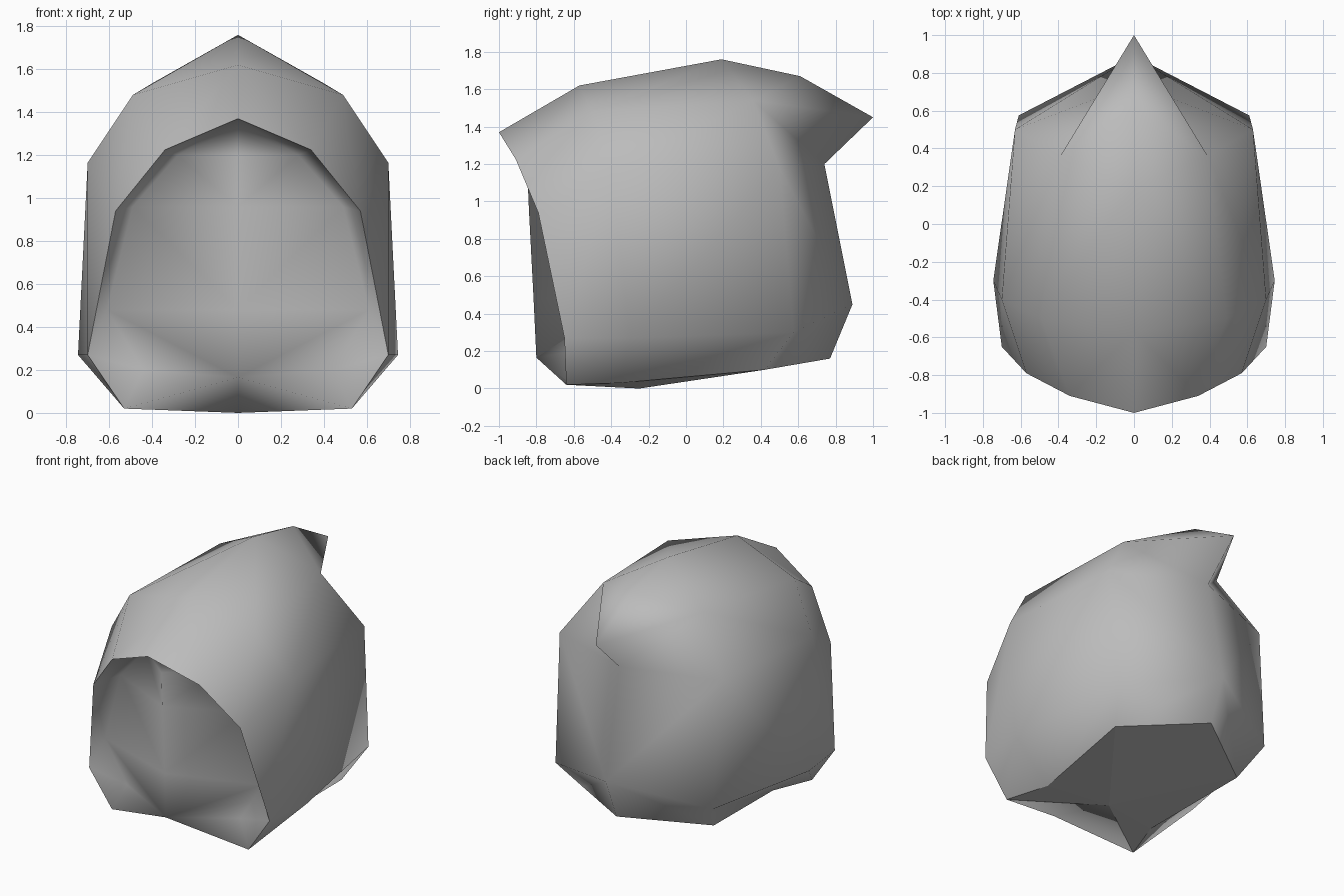
import bpy
import bmesh

cube = bpy.data.objects.get("Cube")
if cube:
    bpy.data.objects.remove(cube, do_unlink=True)


def make_material(name, colour):
    mat = bpy.data.materials.new(name)
    mat.use_nodes = True
    mat.diffuse_color = colour
    mat.node_tree.nodes["Principled BSDF"].inputs["Base Color"].default_value = colour
    return mat


grey = make_material("plain grey", (0.5, 0.5, 0.5, 1))


def build_half(name, strips, flat_below):
    """Bridge pairs of left-side columns with triangles, then mirror across x."""
    bm = bmesh.new()
    found = {}

    def vert(p):
        if p not in found:
            found[p] = bm.verts.new(p)
        return found[p]

    for a, b in strips:
        for i in range(len(a) - 1):
            for corners in ((a[i], a[i + 1], b[i]), (a[i + 1], b[i + 1], b[i])):
                if len(set(corners)) == 3:
                    face = bm.faces.new([vert(p) for p in corners])
                    face.smooth = any(p[2] > flat_below for p in corners)
    mesh = bpy.data.meshes.new(name)
    bm.to_mesh(mesh)
    bm.free()
    mesh.materials.append(grey)
    obj = bpy.data.objects.new(name, mesh)
    bpy.context.collection.objects.link(obj)
    mirror = obj.modifiers.new("mirror", "MIRROR")
    mirror.use_clip = True
    mirror.merge_threshold = 0.001
    return obj


# Hood: cross-sections from crown to underside, front opening to back
throat = (0, -0.25, 0)
base = (0, 0.77, 0.16)
rim = [(0, -1, 1.37), (0.34, -0.91, 1.225), (0.57, -0.79, 0.94),
       (0.70, -0.65, 0.27), (0.53, -0.64, 0.02), throat]
middle = [(0, -0.57, 1.62), (0.49, -0.5, 1.48), (0.70, -0.4, 1.165),
          (0.745, -0.3, 0.27), (0.43, -0.35, 0.03), throat]
crown, shoulder, side, low, corner = [
    (0, 0.19, 1.76), (0.39, 0.36, 1.54), (0.63, 0.5, 1.18),
    (0.61, 0.575, 0.3), (0.51, 0.42, 0.1)]
rear = [crown, shoulder, side, low, corner, base]

# Pointed tail of the hood and the back seam
ridge, tip, notch, nape = (0, 0.61, 1.67), (0, 1, 1.45), (0, 0.74, 1.2), (0, 0.89, 0.45)
rear_fan = [crown, shoulder, shoulder, shoulder, side, side, low, corner]
seam = [ridge, ridge, tip, notch, notch, nape, nape, base]

build_half("hood", [(rim, middle), (middle, rear), (rear_fan, seam)], flat_below=0.17)

# Face panel inside the opening, joined to the rim by a lining
brow = (0, -0.85, 1.33)
chin = (0, -0.8, 0.165)
centre = [brow, (0, -0.85, 1.2), (0, -0.84, 0.96), (0, -0.815, 0.48), chin]
edge = [brow, (0.28, -0.62, 1.2), (0.49, -0.6, 0.96), (0.61, -0.6, 0.48), (0.44, -0.6, 0.2)]
build_half("face_panel", [(centre, edge), (edge + [chin], rim)], flat_below=0)
